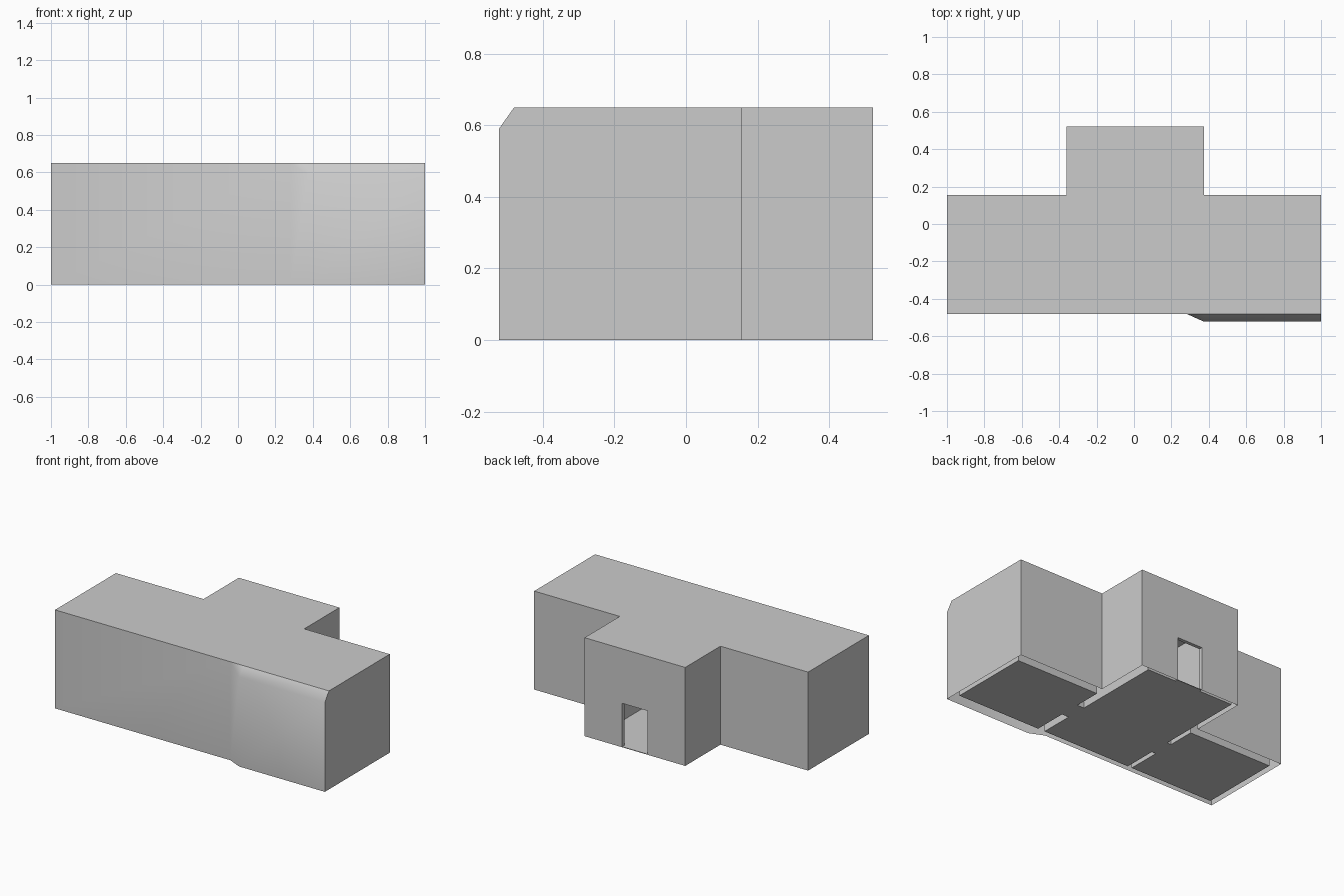
import bpy, bmesh
from math import radians

if "Cube" in bpy.data.objects:
    bpy.data.objects.remove(bpy.data.objects["Cube"])

H, CH = 0.65, 0.59            # roof height, start of the front chamfer
FRONT, BUMP, BACK, REAR = -0.48, -0.5225, 0.155, 0.5225

# Building body: T-shaped plan with a thickened, chamfered front right part
plan = [(-1, FRONT), (0.28, FRONT), (0.375, BUMP), (1, BUMP), (1, BACK),
        (0.375, BACK), (0.375, REAR), (-0.36, REAR), (-0.36, BACK), (-1, BACK)]
bm = bmesh.new()
low = [bm.verts.new((x, y, 0)) for x, y in plan]
top = [bm.verts.new((x, max(y, FRONT), H)) for x, y in plan]
mid = {i: bm.verts.new((x, y, CH)) for i, (x, y) in enumerate(plan) if y == BUMP}
for i in range(len(plan)):
    j = (i + 1) % len(plan)
    if i in mid and j in mid:                      # bump wall and chamfer
        bm.faces.new((low[i], low[j], mid[j], mid[i]))
        bm.faces.new((mid[i], mid[j], top[j], top[i]))
    elif j in mid:                                 # slope leading to the bump
        bm.faces.new((low[i], low[j], mid[j], top[i]))
        bm.faces.new((top[i], mid[j], top[j]))
    elif i in mid:                                 # right end wall
        bm.faces.new((low[i], low[j], top[j], top[i], mid[i]))
    else:
        bm.faces.new((low[i], low[j], top[j], top[i]))
bm.faces.new(top)
bm.faces.new(low[::-1])
bmesh.ops.recalc_face_normals(bm, faces=bm.faces)
mesh = bpy.data.meshes.new("building")
bm.to_mesh(mesh)
bm.free()
building = bpy.data.objects.new("building", mesh)
bpy.context.collection.objects.link(building)


def carve(name, x0, x1, y0, y1, z1, z0=0.004):
    """Subtract a box-shaped room or opening from the building."""
    bpy.ops.mesh.primitive_cube_add(size=1, location=((x0 + x1) / 2, (y0 + y1) / 2, (z0 + z1) / 2))
    box = bpy.context.object
    box.name = name
    box.scale = (x1 - x0, y1 - y0, z1 - z0)
    box.hide_render = True
    bpy.context.view_layer.update()
    mod = building.modifiers.new(name, 'BOOLEAN')
    mod.operation, mod.solver, mod.object = 'DIFFERENCE', 'EXACT', box
    bpy.context.view_layer.objects.active = building
    bpy.ops.object.modifier_apply(modifier=name)
    bpy.data.objects.remove(box)


# Rooms
carve("middle_room", -0.33, 0.31, -0.45, 0.50, 0.61)
carve("right_room", 0.36, 0.965, -0.45, 0.09, 0.61)
carve("left_room", -0.965, -0.36, -0.45, 0.09, 0.61)
# Doorways
carve("right_doorway", 0.30, 0.37, -0.23, -0.09, 0.29)
carve("left_doorway", -0.37, -0.32, -0.23, -0.09, 0.29)
carve("back_door", -0.085, 0.10, 0.49, 0.60, 0.29)

# Open the underside between the outer and inner walls
bm = bmesh.new()
bm.from_mesh(building.data)
under = [f for f in bm.faces if all(abs(v.co.z) < 1e-4 for v in f.verts)]
bmesh.ops.delete(bm, geom=under, context='FACES')
bm.to_mesh(building.data)
bm.free()

# Soft shading over the bump only
bpy.ops.object.select_all(action='DESELECT')
building.select_set(True)
bpy.context.view_layer.objects.active = building
bpy.ops.object.shade_smooth_by_angle(angle=radians(45))
